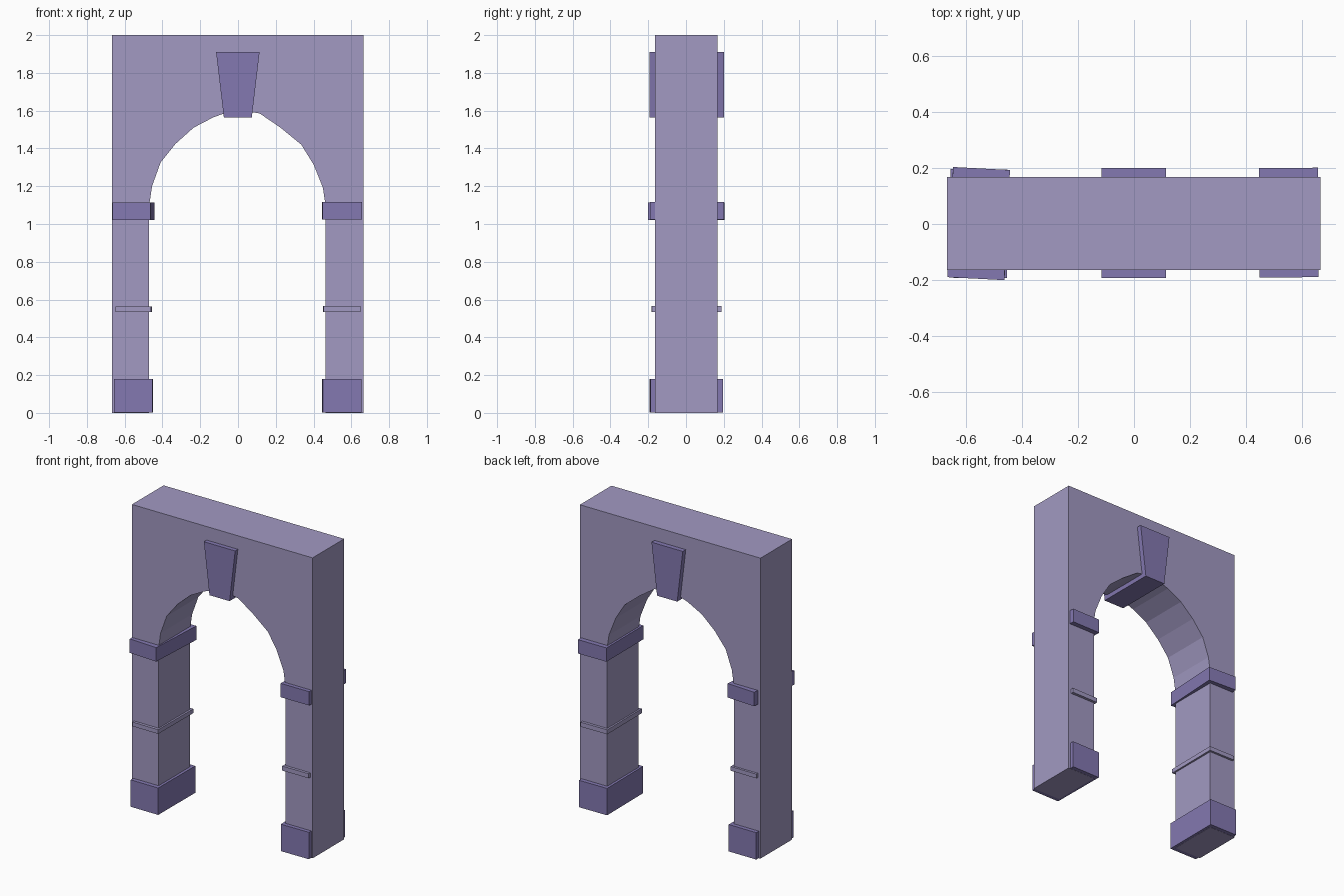
import bpy, bmesh
from mathutils import Matrix, Vector
from math import radians

cube = bpy.data.objects.get("Cube")
if cube:
    bpy.data.objects.remove(cube, do_unlink=True)


def make_material(name, rgb):
    mat = bpy.data.materials.new(name)
    mat.use_nodes = True
    mat.diffuse_color = (*rgb, 1)
    mat.node_tree.nodes["Principled BSDF"].inputs["Base Color"].default_value = (*rgb, 1)
    return mat


pale = make_material("pale violet stone", (0.36, 0.32, 0.54))
deep = make_material("deep violet stone", (0.23, 0.19, 0.44))


def prism(name, outline, y0, y1, mat, turn=0, lean=0):
    """Extrude an (x, z) outline along y, then turn it about z and lean it about x."""
    bm = bmesh.new()
    face = bm.faces.new([bm.verts.new((x, y0, z)) for x, z in outline])
    ext = bmesh.ops.extrude_face_region(bm, geom=[face])
    moved = [v for v in ext["geom"] if isinstance(v, bmesh.types.BMVert)]
    bmesh.ops.translate(bm, verts=moved, vec=(0, y1 - y0, 0))
    centre = sum((v.co for v in bm.verts), Vector()) / len(bm.verts)
    rot = Matrix.Rotation(radians(turn), 3, "Z") @ Matrix.Rotation(radians(lean), 3, "X")
    bmesh.ops.rotate(bm, cent=centre, matrix=rot, verts=bm.verts)
    bmesh.ops.recalc_face_normals(bm, faces=bm.faces)
    mesh = bpy.data.meshes.new(name)
    bm.to_mesh(mesh)
    bm.free()
    mesh.materials.append(mat)
    obj = bpy.data.objects.new(name, mesh)
    bpy.context.collection.objects.link(obj)
    return obj


def block(name, x0, x1, z0, z1, y0, y1, mat, turn=0, lean=0, flare=0):
    outline = [(x0, z0), (x1, z0), (x1 + flare, z1), (x0 - flare, z1)]
    return prism(name, outline, y0, y1, mat, turn, lean)


# Wall with the slightly uneven arched opening
arch = [(-0.47, 0), (-0.47, 1.1), (-0.455, 1.2), (-0.41, 1.325), (-0.33, 1.425),
        (-0.235, 1.51), (-0.13, 1.565), (-0.03, 1.6), (0.03, 1.6), (0.115, 1.585),
        (0.225, 1.51), (0.335, 1.42), (0.4, 1.315), (0.45, 1.19), (0.463, 1.1), (0.463, 0)]
wall = [(-0.666, 0)] + arch + [(0.664, 0), (0.664, 2), (-0.666, 2)]
prism("arch_wall", wall, -0.164, 0.168, pale)

# Keystone running through the wall
block("keystone", -0.075, 0.073, 1.565, 1.91, -0.193, 0.2, deep, flare=0.041)

# Right pillar stones, set slightly askew
block("right_capital", -0.655, -0.452, 1.022, 1.115, -0.195, 0.198, deep, turn=-3)
block("right_band", -0.648, -0.458, 0.535, 0.563, -0.183, 0.183, pale, turn=-0.5)
block("right_plinth", -0.655, -0.452, 0.001, 0.18, -0.192, 0.195, deep, turn=-0.3)

# Left pillar stones
block("left_capital", 0.447, 0.656, 1.025, 1.117, -0.19, 0.2, deep, turn=0.3)
block("left_band", 0.452, 0.646, 0.535, 0.565, -0.182, 0.186, pale, turn=0.4)
block("left_plinth", 0.447, 0.653, 0.001, 0.18, -0.19, 0.195, deep, turn=0.5)
